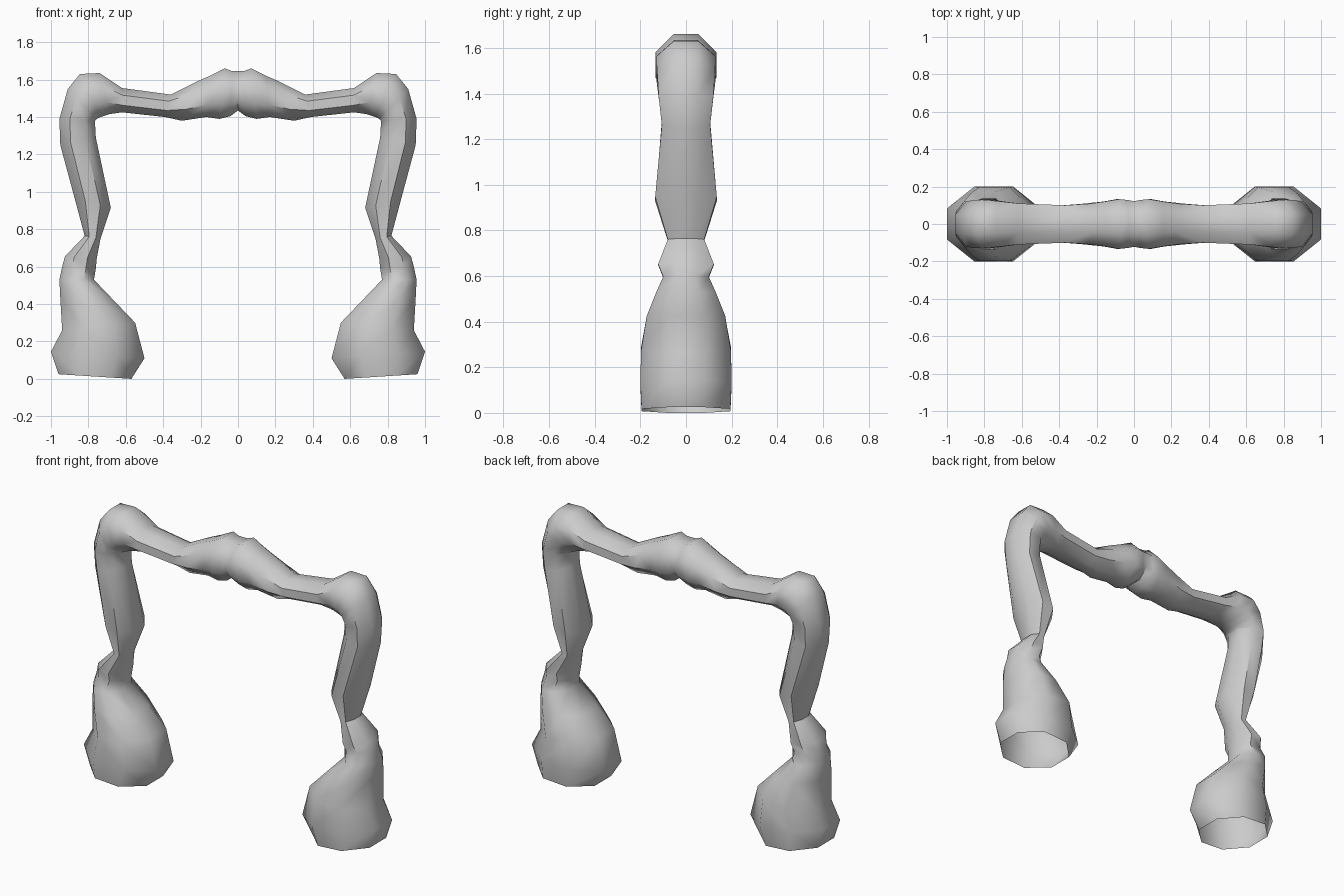
import bpy, bmesh, math

if "Cube" in bpy.data.objects:
    bpy.data.objects.remove(bpy.data.objects["Cube"])

SIDES = 8
# Octagonal rings from foot to centre: outer (x, z), inner (x, z), half depth in y
RINGS = [
    # flared hollow foot
    (.96, .025, .57, .00, .195), (1.0, .145, .50, .11, .20), (.94, .26, .55, .30, .197),
    (.95, .43, .66, .415, .172), (.955, .53, .77, .53, .13),
    # pinched joint
    (.94, .60, .76, .59, .10), (.925, .655, .755, .645, .122), (.82, .765, .735, .75, .08),
    # upper leg
    (.872, .96, .68, .915, .135), (.95, 1.25, .76, 1.29, .106), (.955, 1.39, .765, 1.38, .12),
    # shoulder
    (.91, 1.55, .755, 1.39, .127), (.845, 1.63, .735, 1.40, .13),
    (.74, 1.635, .69, 1.415, .122), (.62, 1.555, .62, 1.425, .11),
    # cross beam
    (.36, 1.52, .39, 1.40, .10), (.22, 1.59, .30, 1.38, .108),
    (.15, 1.62, .17, 1.40, .12), (.07, 1.66, .10, 1.39, .133),
    (.03, 1.645, .04, 1.405, .128), (0, 1.645, 0, 1.435, .122),
]


def add_ring(bm, ox, oz, ix, iz, w):
    """Octagon with a flat side on the outer and inner faces."""
    cx, cz = (ox + ix) / 2, (oz + iz) / 2
    verts = []
    for i in range(SIDES):
        a = math.tau * (i + .5) / SIDES
        c = math.cos(a) / math.cos(math.pi / SIDES)
        s = math.sin(a) / math.cos(math.pi / SIDES)
        verts.append(bm.verts.new((cx + (ox - cx) * c, w * s, cz + (oz - cz) * c)))
    return verts


# Half arch skin, open at the foot and at the centre seam
bm = bmesh.new()
rings = [add_ring(bm, *r) for r in RINGS]
for a, b in zip(rings, rings[1:]):
    for i in range(SIDES):
        j = (i + 1) % SIDES
        bm.faces.new((a[i], a[j], b[j], b[i]))
bmesh.ops.recalc_face_normals(bm, faces=bm.faces)
mesh = bpy.data.meshes.new("archway")
bm.to_mesh(mesh)
bm.free()
arch = bpy.data.objects.new("archway", mesh)
bpy.context.collection.objects.link(arch)

# Mirror to the other leg, welded at the centre
mirror = arch.modifiers.new("mirror", 'MIRROR')
mirror.use_clip = True
mirror.merge_threshold = .001
bpy.context.view_layer.objects.active = arch
arch.select_set(True)
bpy.ops.object.modifier_apply(modifier="mirror")
bpy.ops.object.shade_smooth_by_angle(angle=math.radians(50))
